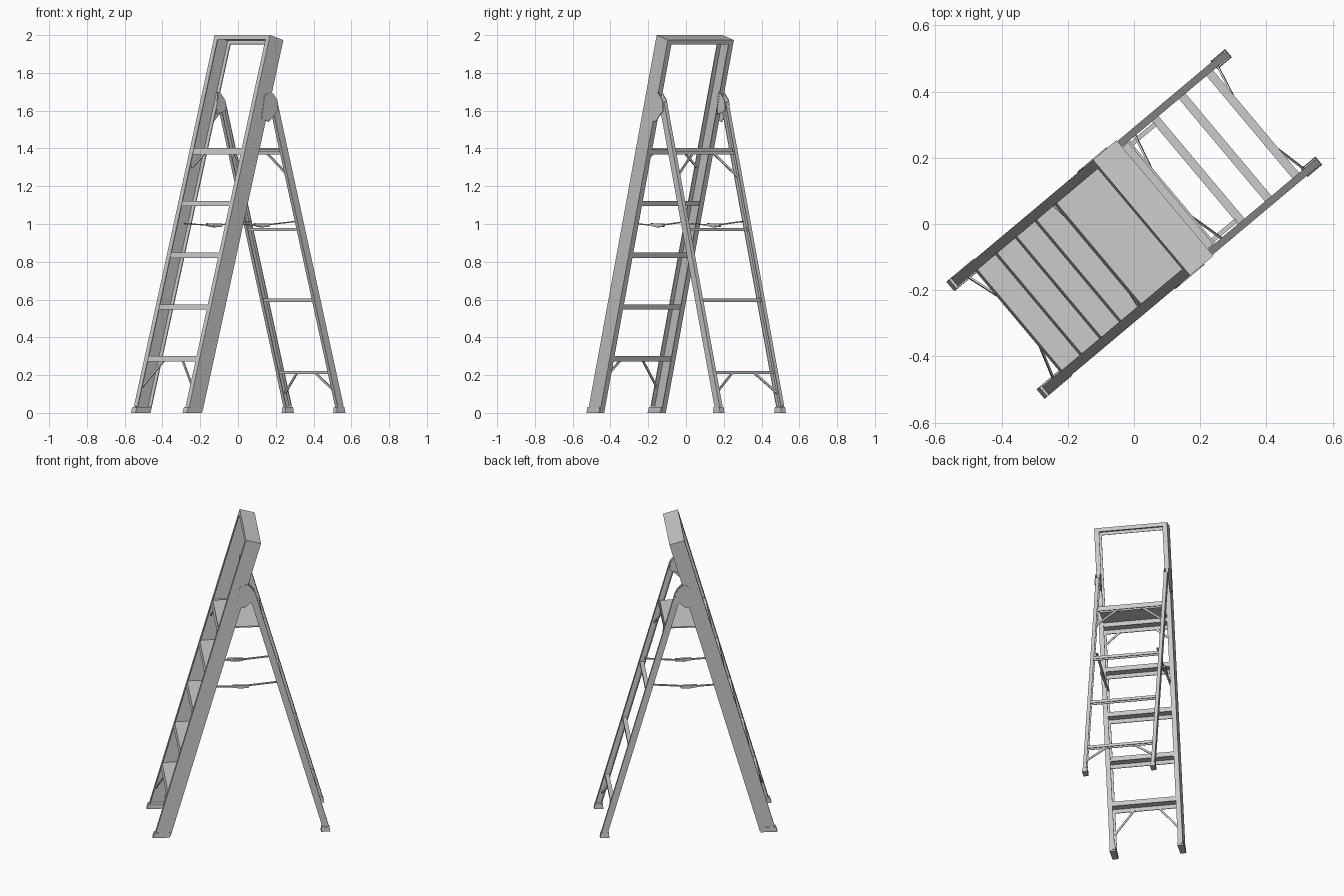
import bpy, bmesh
from math import radians, atan, sin, cos
from mathutils import Vector as V, Matrix

if "Cube" in bpy.data.objects:
    bpy.data.objects.remove(bpy.data.objects["Cube"])

# Built with x = ladder depth, y = ladder width, then turned about z
TURN = Matrix.Rotation(radians(40), 4, 'Z')
X, Y, Z = V((1, 0, 0)), V((0, 1, 0)), V((0, 0, 1))


def finish(name, bm):
    bmesh.ops.recalc_face_normals(bm, faces=bm.faces)
    bm.transform(TURN)
    me = bpy.data.meshes.new(name)
    bm.to_mesh(me)
    bm.free()
    ob = bpy.data.objects.new(name, me)
    bpy.context.collection.objects.link(ob)
    return ob


def sweep(name, profile, p0, p1, A, B, grow=1.0):
    """Prism of a 2D profile (axes A, B) from p0 to p1."""
    bm = bmesh.new()
    r0 = [bm.verts.new(V(p0) + A * a * grow + B * b * grow) for a, b in profile]
    r1 = [bm.verts.new(V(p1) + A * a + B * b) for a, b in profile]
    n = len(profile)
    for i in range(n):
        bm.faces.new((r0[i], r0[(i + 1) % n], r1[(i + 1) % n], r1[i]))
    bm.faces.new(r0)
    bm.faces.new(r1)
    return finish(name, bm)


def channel(d, w, t):
    """C profile: web at b=0, flanges reaching b=w, depth d along a."""
    return [(0, 0), (d, 0), (d, w), (d - t, w), (d - t, t), (t, t), (t, w), (0, w)]


def rect(a, b):
    return [(-a, -b), (a, -b), (a, b), (-a, b)]


def strut(name, p0, p1, w=.006, t=.003):
    p0, p1 = V(p0), V(p1)
    d = (p1 - p0).normalized()
    A = d.cross(X).normalized() if abs(d.x) < .8 else d.cross(Y).normalized()
    return sweep(name, rect(w, t), p0, p1, A, d.cross(A))


# Slopes of the front frame and the rear legs
SL = .284
ang = atan(SL)
D = .096
AF = V((cos(ang), 0, -sin(ang)))
DOWN = V((-sin(ang), 0, -cos(ang)))
AR = V((cos(ang), 0, sin(ang)))


def front_u(z):
    return .03 - SL * (2 - z)


def rear_u(z):
    return .523 - SL * (z - .03)


# Front rails and the top bar: one inverted U of channel
for s, side in ((1, "left"), (-1, "right")):
    sweep("front_rail_" + side, channel(D, .03, .005),
          (front_u(.035), s * .228, .035), (front_u(2), s * .228, 2), AF, Y * -s)
sweep("top_bar", channel(D, .024, .005), (front_u(2), -.228, 2),
      (front_u(2), .228, 2), AF, DOWN)


# Steps: inverted channels with a slanted front lip
def tread(name, z, depth):
    h, t = .027, .005
    k = SL * h
    prof = [(0, 0), (depth, 0), (depth - k, -h), (depth - k - t, -h),
            (depth - t - .001, -t), (t, -t), (t - k, -h), (-k, -h)]
    p = V((front_u(z) + .002, 0, z))
    return sweep(name, prof, p - Y * .223, p + Y * .223, X, Z)


for i in range(4):
    tread("step_%d" % (i + 1), .30 + i * .274, .094)
tread("platform_step", 1.396, .094)

# Platform plate reaching back to the rear legs
sweep("platform", rect(.142, .004), (.003, -.2, 1.398), (.003, .2, 1.398), X, Z)
sweep("platform_rear_lip", rect(.003, .012), (.142, -.2, 1.388),
      (.142, .2, 1.388), X, Z)

# Rear legs, rear bars and pivot brackets
for s, side in ((1, "left"), (-1, "right")):
    sweep("rear_leg_" + side, [(a - .02, b) for a, b in channel(.04, .022, .004)],
          (rear_u(.03), s * .224, .03), (rear_u(1.64), s * .224, 1.64), AR, Y * -s)
    sweep("pivot_bracket_" + side,
          [(-.03, 1.56), (.02, 1.54), (.085, 1.60), (.08, 1.655), (.05, 1.69),
           (.03, 1.70), (-.01, 1.68)],
          (0, s * .226, 0), (0, s * .231, 0), X, Z)
    sweep("pivot_bracket_inner_" + side,
          [(.02, 1.58), (.085, 1.60), (.08, 1.655), (.05, 1.69), (.025, 1.70)],
          (0, s * .199, 0), (0, s * .203, 0), X, Z)
for i, z in enumerate((.223, .605, .98, 1.385)):
    sweep("rear_bar_%d" % (i + 1), [(a - .013, b) for a, b in channel(.026, .018, .004)],
          (rear_u(z), -.222, z), (rear_u(z), .222, z), X, -Z)

# Feet: flared blocks at the end of each leg
for s, side in ((1, "left"), (-1, "right")):
    sweep("front_foot_" + side, rect(.05, .018), (-.494, s * .212, 0),
          (-.486, s * .212, .032), X, Y, 1.05)
    sweep("rear_foot_" + side, rect(.025, .014), (.522, s * .212, 0),
          (.521, s * .212, .032), X, Y, 1.15)

# Diagonal braces and folding spreaders
for s, side in ((1, "left"), (-1, "right")):
    strut("step_brace_" + side, (-.447, s * .075, .28), (-.488, s * .205, .14))
    strut("rear_brace_" + side, (rear_u(.21), s * .078, .21), (rear_u(.105), s * .21, .105))
    strut("platform_front_brace_" + side, (-.138, s * .11, 1.375), (-.15, s * .2, 1.30))
    strut("platform_rear_brace_" + side, (rear_u(1.375), s * .07, 1.375),
          (rear_u(1.25), s * .21, 1.25))
    y = s * .196
    strut("spreader_front_" + side, (front_u(1.0) + .05, y, 1.002), (.02, y, .991), .003, .007)
    strut("spreader_rear_" + side, (-.01, y - s * .006, .991),
          (rear_u(1.014), y - s * .006, 1.014), .003, .007)
    sweep("spreader_hinge_" + side,
          [(-.05, .99), (0, .982), (.05, .986), (.05, 1.002), (0, 1.003), (-.05, 1.004)],
          (0, y - .008, 0), (0, y + .008, 0), X, Z)
